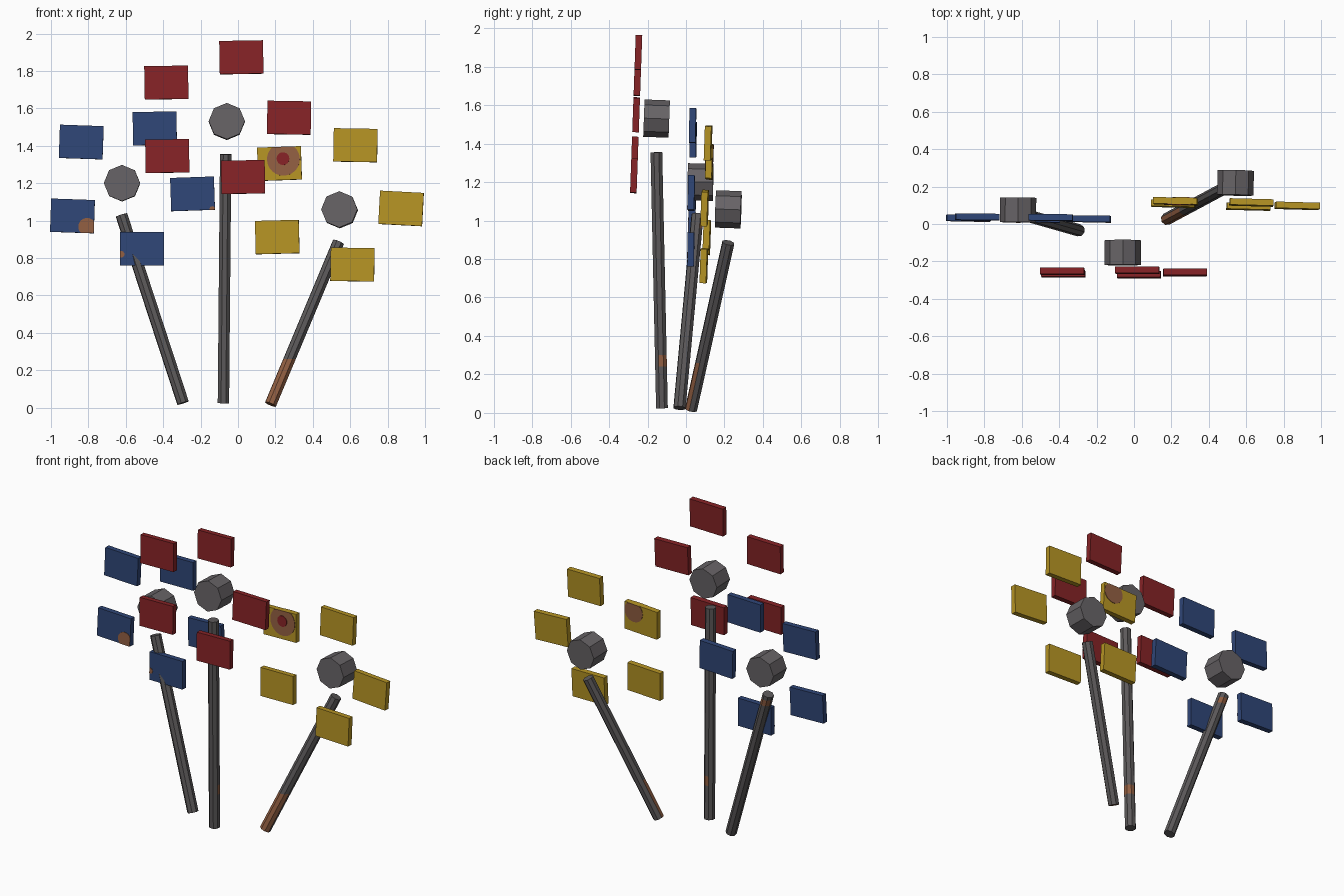
import bpy, bmesh, math
from mathutils import Matrix, Vector

if "Cube" in bpy.data.objects:
    bpy.data.objects.remove(bpy.data.objects["Cube"])


def paint(name, rgb):
    m = bpy.data.materials.new(name)
    m.diffuse_color = [((c / 255 + 0.055) / 1.055) ** 2.4 for c in rgb] + [1]
    m.use_nodes = True
    m.node_tree.nodes["Principled BSDF"].inputs["Base Color"].default_value = m.diffuse_color
    return m


RED = paint("red", (134, 35, 38))
BLUE = paint("blue", (47, 70, 119))
YELLOW = paint("yellow", (182, 148, 36))
GREY = paint("grey metal", (103, 99, 102))
STEEL = paint("dark grey metal", (92, 89, 90))
RUST = paint("rust", (146, 95, 66))


def finish(bm, name, *mats, matrix=None):
    bmesh.ops.recalc_face_normals(bm, faces=bm.faces)
    me = bpy.data.meshes.new(name)
    bm.to_mesh(me)
    bm.free()
    for m in mats:
        me.materials.append(m)
    ob = bpy.data.objects.new(name, me)
    ob.matrix_world = matrix or Matrix()
    bpy.context.collection.objects.link(ob)
    return ob


def rod(bm, a, b, r):
    """Eight-sided rod from a to b."""
    a, b = Vector(a), Vector(b)
    d = b - a
    mat = Matrix.Translation((a + b) / 2) @ d.to_track_quat('Z', 'X').to_matrix().to_4x4()
    bmesh.ops.create_cone(bm, cap_ends=True, segments=8, radius1=r, radius2=r,
                          depth=d.length, matrix=mat)


def stem(name, a, b, low, high, side):
    """Rod with rust between two heights on the faces turned to one side."""
    bm = bmesh.new()
    rod(bm, a, b, 0.033)
    for z in (low, high):
        bmesh.ops.bisect_plane(bm, geom=bm.verts[:] + bm.edges[:] + bm.faces[:],
                               plane_co=(0, 0, z), plane_no=(0, 0, 1))
    bm.normal_update()
    for f in bm.faces:
        inside = low < f.calc_center_median().z < high
        f.material_index = int(inside and f.normal.dot(Vector(side)) > 0.2)
    finish(bm, name, STEEL, RUST)


W, H, T = 0.234, 0.178, 0.034      # petal width, height, thickness


def petal_matrix(x, y, z, roll, a, b):
    return (Matrix.Translation((x, y, z)) @ Matrix.Rotation(math.atan(b), 4, 'Z')
            @ Matrix.Rotation(-math.atan(a), 4, 'X')
            @ Matrix.Rotation(-math.radians(roll), 4, 'Y'))


def spot(name, mat, matrix, cx, cz, r, side, lift=0.003):
    """Thin round plate on a petal, trimmed to the petal's outline."""
    bm = bmesh.new()
    vs = []
    for i in range(24):
        t = math.tau * i / 24
        p = (max(-W / 2, min(W / 2, cx + r * math.cos(t))), side * T / 2,
             max(-H / 2, min(H / 2, cz + r * math.sin(t))))
        vs.append(bm.verts.new(p))
    bmesh.ops.remove_doubles(bm, verts=vs, dist=0.0005)
    face = bm.faces.new([v for v in vs if v.is_valid])
    ext = bmesh.ops.extrude_face_region(bm, geom=[face])["geom"]
    for v in ext:
        if isinstance(v, bmesh.types.BMVert):
            v.co.y += side * lift
    finish(bm, name, mat, matrix=matrix)


def flower(colour, mat, hub, y0, a, b, petals):
    """Octagonal hub and five floating petals on a slightly tilted plane."""
    bm = bmesh.new()
    d = Vector((-b, 1, -a)).normalized() * 0.066
    rod(bm, Vector(hub) - d, Vector(hub) + d, 0.097)
    finish(bm, colour + "_hub", GREY)
    mats = []
    for i, (x, z, roll) in enumerate(petals):
        y = y0 + a * (z - hub[2]) + b * (x - hub[0])
        bm = bmesh.new()
        bmesh.ops.create_cube(bm, size=1)
        bmesh.ops.scale(bm, vec=(W, T, H), verts=bm.verts)
        mats.append(petal_matrix(x, y, z, roll, a, b))
        finish(bm, f"{colour}_petal_{i + 1}", mat, matrix=mats[-1])
    return mats


# Flowers
flower("red", RED, (-0.06, -0.153, 1.53), -0.26, 0.036, 0.0,
       [(-0.383, 1.738, 1), (0.018, 1.873, 1), (0.273, 1.55, -1),
        (-0.378, 1.345, 1), (0.027, 1.233, 1)])
blue = flower("blue", BLUE, (-0.62, 0.075, 1.20), 0.032, 0.015, -0.01,
              [(-0.838, 1.42, -2), (-0.445, 1.493, 1), (-0.885, 1.025, -2),
               (-0.243, 1.143, 2), (-0.513, 0.85, 0)])
yellow = flower("yellow", YELLOW, (0.543, 0.22, 1.058), 0.105, 0.035, -0.025,
                [(0.628, 1.403, -1), (0.222, 1.305, 2), (0.872, 1.065, -3),
                 (0.21, 0.912, 1.5), (0.612, 0.765, -1)])

# Stems
stem("red_stem", (-0.078, -0.125, 0.024), (-0.066, -0.154, 1.355), 0.24, 0.3, (0.6, 0.8, 0))
stem("blue_stem", (-0.294, -0.034, 0.025), (-0.623, 0.06, 1.03), 0.96, 1.0, (0, 1, 0))
stem("yellow_stem", (0.174, 0.026, 0.018), (0.537, 0.22, 0.885), -0.1, 0.26, (-0.2, -1, 0))

# Weathered spots
spot("yellow_petal_rust_front", RUST, yellow[1], 0.022, 0.022, 0.088, -1)
spot("yellow_petal_red_dot", RED, yellow[1], 0.02, 0.025, 0.034, -1, 0.006)
spot("yellow_petal_rust_back", RUST, yellow[1], 0.05, 0.04, 0.065, 1)
spot("blue_petal_rust_corner", RUST, blue[2], 0.08, -0.055, 0.047, -1)
spot("blue_petal_rust_edge", RUST, blue[4], -0.112, -0.03, 0.018, -1)
spot("blue_petal_rust_speck", RUST, blue[3], 0.103, -0.085, 0.015, -1)
